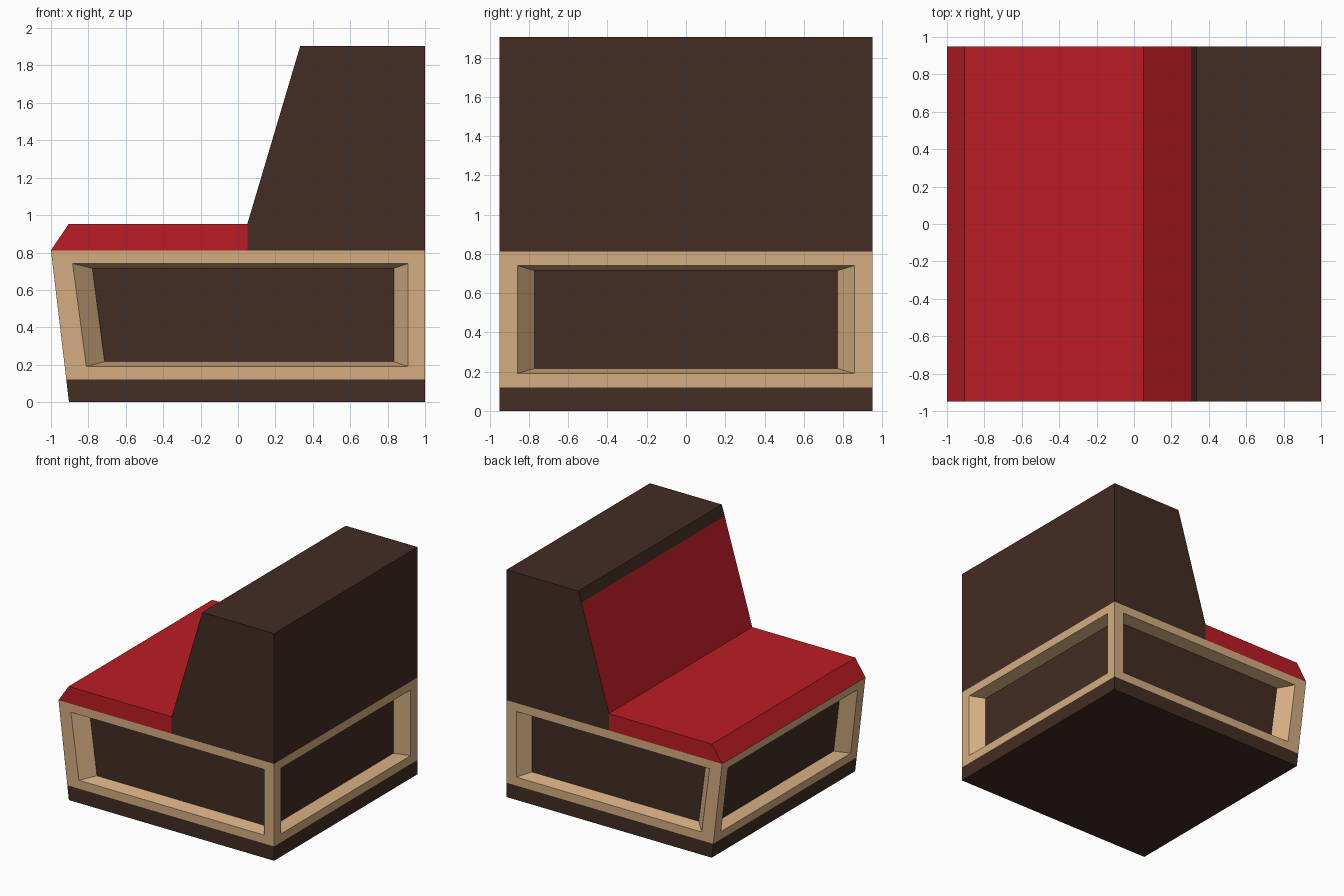
import bpy, bmesh
from mathutils import Vector

if "Cube" in bpy.data.objects:
    bpy.data.objects.remove(bpy.data.objects["Cube"])

HALF_W = 0.95


def material(name, rgb):
    m = bpy.data.materials.new(name)
    m.diffuse_color = (*rgb, 1)
    m.use_nodes = True
    m.node_tree.nodes["Principled BSDF"].inputs["Base Color"].default_value = m.diffuse_color
    return m


DARK = material("dark_brown", (0.055, 0.025, 0.017))
RED = material("red_leather", (0.50, 0.012, 0.018))
TAN = material("tan_wood", (0.66, 0.42, 0.22))


def prism(profile):
    """Extrude an x-z profile across the full width; returns bmesh and side faces."""
    bm = bmesh.new()
    near = [bm.verts.new((x, -HALF_W, z)) for x, z in profile]
    far = [bm.verts.new((x, HALF_W, z)) for x, z in profile]
    n = len(profile)
    sides = [bm.faces.new((near[i], near[(i + 1) % n], far[(i + 1) % n], far[i]))
             for i in range(n)]
    bm.faces.new(near)
    bm.faces.new(far[::-1])
    bmesh.ops.recalc_face_normals(bm, faces=bm.faces[:])
    return bm, sides


def finish(bm, name, *mats):
    me = bpy.data.meshes.new(name)
    bm.to_mesh(me)
    bm.free()
    for m in mats:
        me.materials.append(m)
    ob = bpy.data.objects.new(name, me)
    bpy.context.collection.objects.link(ob)
    return ob


def shrink(face, centre, scale, move=Vector()):
    for v in face.verts:
        d = v.co - centre
        v.co = centre + Vector(a * s for a, s in zip(d, scale)) + move


# Plinth
bm, _ = prism([(-0.904, 0), (1, 0), (1, 0.12), (-0.918, 0.12)])
finish(bm, "plinth", DARK)

# Wooden frame with a recessed dark panel on each of its four sides
bm, _ = prism([(-0.918, 0.12), (1, 0.12), (1, 0.812), (-1, 0.812)])
bm.normal_update()
for f in [f for f in bm.faces if abs(f.normal.z) < 0.5]:
    c = f.calc_center_median()
    inward = -f.normal
    inward.z = 0
    inward = inward.normalized() * 0.1
    on_x = abs(inward.x) > abs(inward.y)
    c2 = c.copy()
    if not on_x:
        c.x, c2.x = 0.12, 0.16
    bmesh.ops.inset_region(bm, faces=[f], thickness=0.001)
    shrink(f, c, (0.797, 0.905, 0.797) if on_x else (0.8975, 1, 0.797))
    bmesh.ops.inset_region(bm, faces=[f], thickness=0.001)
    shrink(f, c2, (0.91, 0.90, 0.91) if on_x else (0.90, 1, 0.91), inward)
    f.material_index = 1
finish(bm, "base_frame", TAN, DARK)

# Seat cushion with a chamfered front edge
bm, _ = prism([(-1, 0.812), (0.05, 0.812), (0.05, 0.953), (-0.905, 0.953)])
finish(bm, "seat_cushion", RED)

# Backrest, its sloping front padded in red below a dark top band
bm, sides = prism([(0.05, 0.812), (1, 0.812), (1, 1.905), (0.333, 1.905),
                   (0.306, 1.815), (0.05, 0.953)])
sides[4].material_index = 1
finish(bm, "backrest", DARK, RED)
